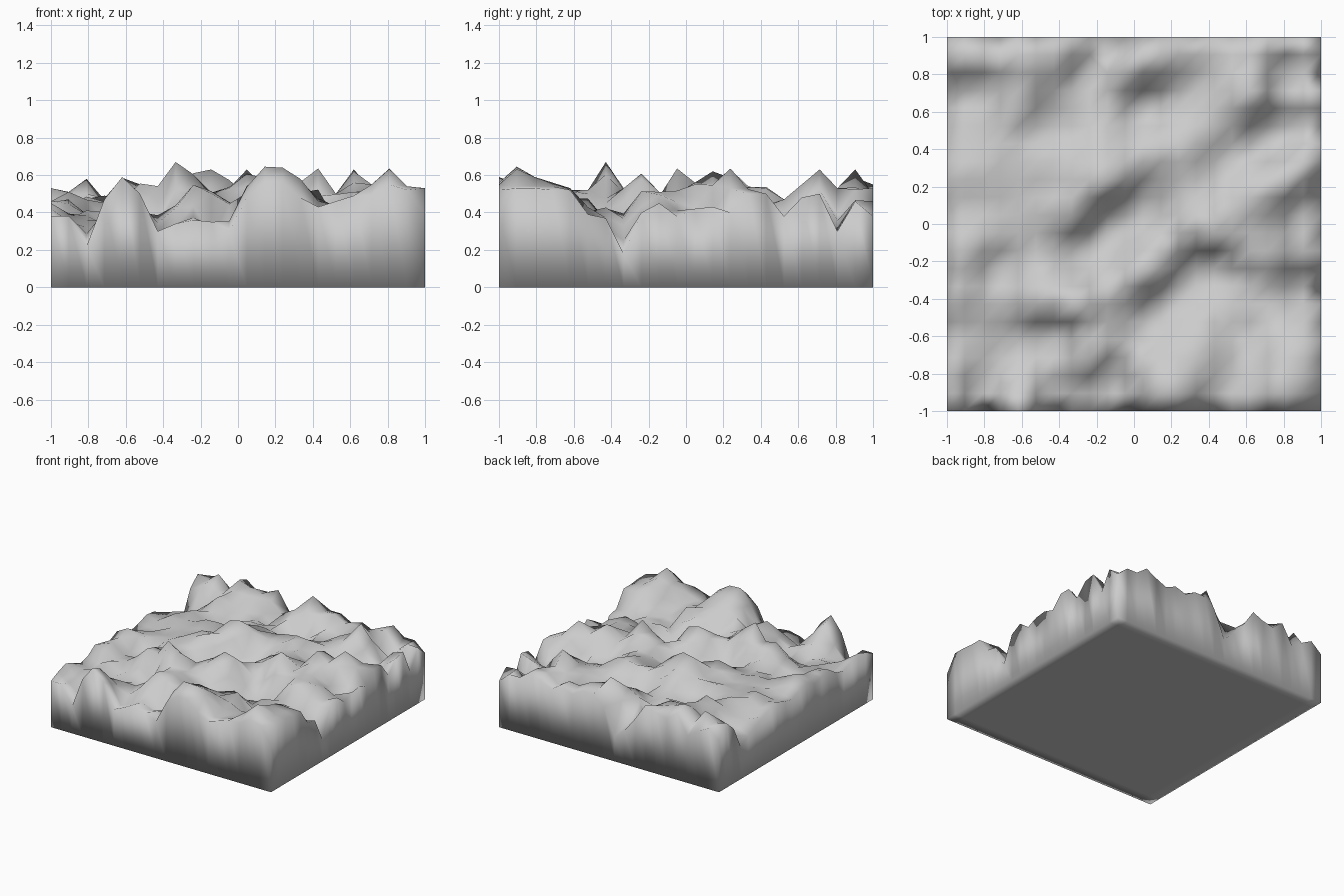
import bpy, bmesh, random

random.seed(4)
N = 22                                    # grid points per side
pos = [-1 + 2 * i / (N - 1) for i in range(N)]

# Rim heights: front and back run along x, left and right run along y
FRONT = [.38, .38, .22, .47, .59, .50, .30, .34, .36, .35, .30, .48, .56, .56, .48, .43, .46, .49, .49, .55, .52, .39]
RIGHT = [.39, .53, .53, .52, .52, .39, .37, .18, .40, .45, .38, .42, .43, .40, .50, .50, .38, .48, .50, .30, .46, .38]
BACK = [.42, .50, .45, .39, .55, .48, .50, .54, .40, .28, .20, .42, .50, .50, .45, .48, .44, .48, .53, .46, .46, .38]
LEFT = [.38, .42, .45, .42, .38, .40, .46, .44, .42, .46, .44, .40, .42, .45, .44, .40, .36, .32, .26, .45, .53, .42]

# Skyline limits along x and along y
SKY_X = [.53, .51, .58, .52, .59, .555, .56, .67, .61, .63, .59, .63, .645, .64, .58, .635, .50, .63, .55, .635, .54, .545]
SKY_Y = [.59, .645, .59, .56, .53, .52, .67, .53, .63, .51, .635, .56, .62, .64, .54, .55, .47, .55, .635, .53, .635, .53]

# Summits and hollows: x, y, height
SPOTS = [
    (-.33, -.43, .67), (-.14, .24, .63), (.43, -.05, .635), (.05, .90, .63),
    (.81, -.90, .63), (.14, -.90, .645), (.24, -.90, .64), (.62, .71, .635),
    (.62, .14, .62), (.81, .24, .63), (.05, -.24, .62), (-.81, .90, .57),
    (-.52, .90, .55), (-.33, .05, .55), (-.05, .81, .55), (.24, .43, .54),
    (.43, -.62, .53), (-.90, -.14, .51), (-.52, -.43, .54), (-.24, -.71, .52),
    (.71, -.14, .52), (.90, -.71, .54), (-.62, .62, .52), (-.43, .33, .47),
    (.08, .65, .30), (-.14, -.05, .28), (-.24, -.14, .30), (.00, .08, .32),
    (.43, -.24, .28), (.30, -.30, .32), (.75, .45, .30), (.90, .52, .32),
    (.81, .81, .34), (-.24, .81, .34), (-.43, -.60, .30), (-.62, -.60, .33),
    (-.14, -.86, .30), (.52, -.60, .34), (.90, -.35, .30), (-.81, .71, .34),
    (-.75, -.25, .36), (-.43, .55, .38), (.52, .33, .38), (-.81, -.86, .32),
    (.52, -.85, .42), (.90, .05, .36), (.10, -.50, .36), (.33, .71, .42),
]


def height(i, j):
    """Rim profile on the border, distance-weighted blend of spots inside."""
    if j == 0: return FRONT[i]
    if i == N - 1: return RIGHT[j]
    if j == N - 1: return BACK[i]
    if i == 0: return LEFT[j]
    x, y = pos[i], pos[j]
    pts = SPOTS + [(x, -1, FRONT[i]), (x, 1, BACK[i]), (1, y, RIGHT[j]), (-1, y, LEFT[j])]
    total = weight = 0
    for px, py, h in pts:
        w = 1 / (((x - px) ** 2 + (y - py) ** 2) ** 1.5 + 1e-5)
        total += w * h
        weight += w
    z = .44 + 1.1 * (total / weight - .44) + random.uniform(-.035, .035)
    return min(z, SKY_X[i], SKY_Y[j])


def sheet(bm, zfunc):
    """Square grid of faces; returns its vertices."""
    g = [[bm.verts.new((pos[i], pos[j], zfunc(i, j))) for j in range(N)] for i in range(N)]
    for i in range(N - 1):
        for j in range(N - 1):
            bm.faces.new((g[i][j], g[i + 1][j], g[i + 1][j + 1], g[i][j + 1]))
    return g


def rim(g):
    """Border vertices of a sheet, in order."""
    e = N - 1
    return ([g[i][0] for i in range(e)] + [g[e][j] for j in range(e)]
            + [g[i][e] for i in range(e, 0, -1)] + [g[0][j] for j in range(e, 0, -1)])


bm = bmesh.new()
# Rugged top, flat floor, and side walls between them
upper = rim(sheet(bm, height))
lower = rim(sheet(bm, lambda i, j: 0))
for k in range(len(upper)):
    m = (k + 1) % len(upper)
    bm.faces.new((upper[k], lower[k], lower[m], upper[m]))
bmesh.ops.recalc_face_normals(bm, faces=bm.faces)
for f in bm.faces:
    f.smooth = True

mesh = bpy.data.meshes.new("terrain_block")
bm.to_mesh(mesh)
bm.free()
rock = bpy.data.materials.new("rock grey")
rock.diffuse_color = (.6, .6, .6, 1)
mesh.materials.append(rock)
bpy.context.collection.objects.link(bpy.data.objects.new("terrain_block", mesh))
